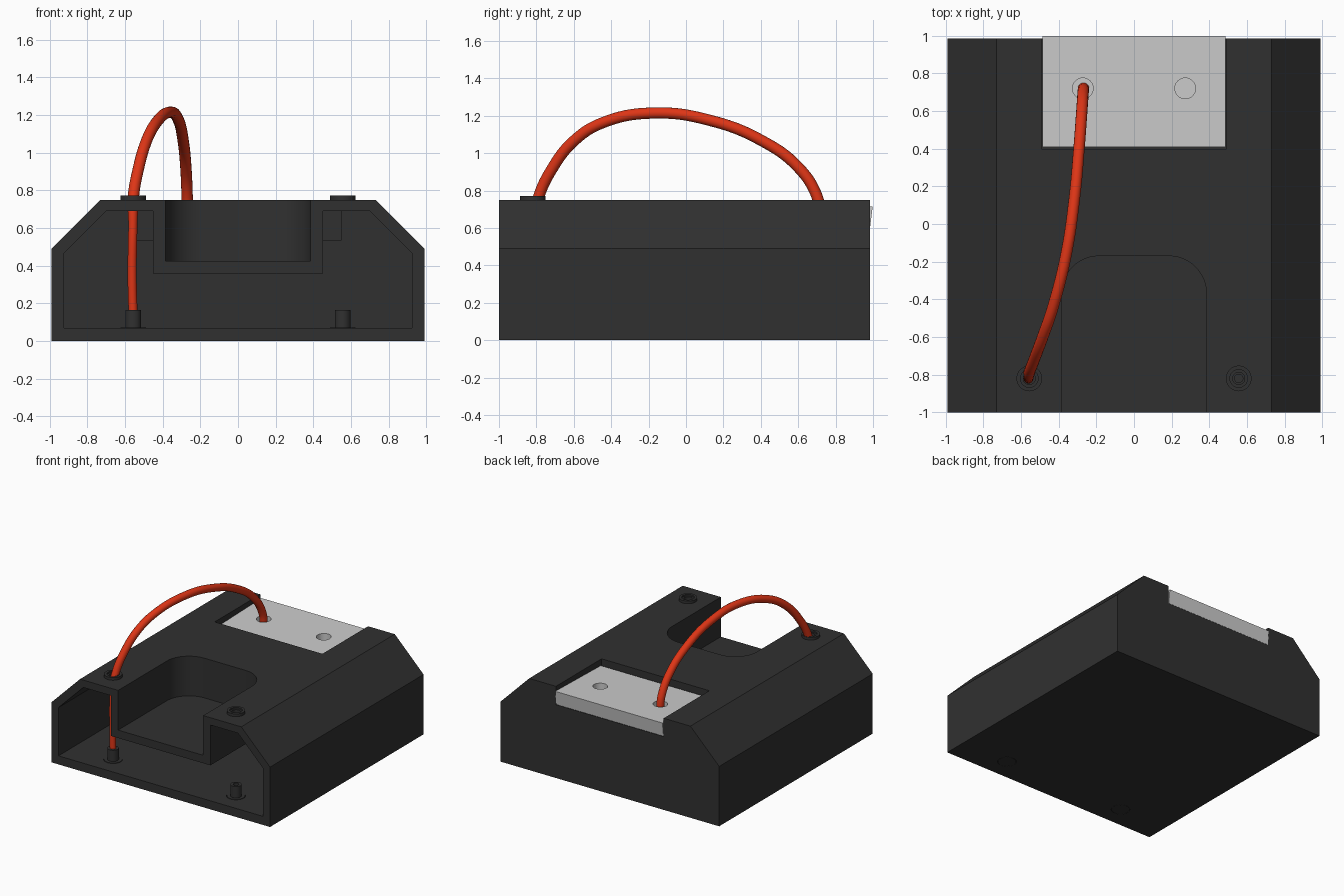
import bpy, bmesh, math
from mathutils import Vector

if "Cube" in bpy.data.objects:
    bpy.data.objects.remove(bpy.data.objects["Cube"])


def material(name, rgb):
    m = bpy.data.materials.new(name)
    m.diffuse_color = (*rgb, 1)
    m.use_nodes = True
    m.node_tree.nodes["Principled BSDF"].inputs["Base Color"].default_value = m.diffuse_color
    return m


BLACK = material("dark_plastic", (0.030, 0.030, 0.030))
GREY = material("light_metal", (0.60, 0.60, 0.60))
RED = material("red_cable", (0.73, 0.036, 0.008))


def finish(name, bm, mat):
    bmesh.ops.recalc_face_normals(bm, faces=bm.faces)
    me = bpy.data.meshes.new(name)
    bm.to_mesh(me)
    bm.free()
    me.materials.append(mat)
    ob = bpy.data.objects.new(name, me)
    bpy.context.collection.objects.link(ob)
    return ob


def prism(name, pts, axis, lo, hi, mat=BLACK):
    """Extrude a 2D outline along the given axis."""
    place = {"x": lambda a, b, t: (t, a, b),
             "y": lambda a, b, t: (a, t, b),
             "z": lambda a, b, t: (a, b, t)}[axis]
    bm = bmesh.new()
    base = bm.faces.new([bm.verts.new(place(a, b, lo)) for a, b in pts])
    new = bmesh.ops.extrude_face_region(bm, geom=[base])["geom"]
    verts = [v for v in new if isinstance(v, bmesh.types.BMVert)]
    bmesh.ops.translate(bm, verts=verts, vec=Vector(place(0, 0, hi - lo)))
    return finish(name, bm, mat)


def box(name, x0, x1, y0, y1, z0, z1):
    return prism(name, [(x0, y0), (x1, y0), (x1, y1), (x0, y1)], "z", z0, z1)


def disc(name, x, y, r, z0, z1, n=48):
    pts = [(x + r * math.cos(i * math.tau / n), y + r * math.sin(i * math.tau / n)) for i in range(n)]
    return prism(name, pts, "z", z0, z1)


def lathe(name, x, y, profile, n=48):
    """Spin a closed (radius, z) ring profile about a vertical axis."""
    bm = bmesh.new()
    rings = [[bm.verts.new((x + r * math.cos(i * math.tau / n), y + r * math.sin(i * math.tau / n), z))
              for r, z in profile] for i in range(n)]
    k = len(profile)
    for i in range(n):
        a, b = rings[i], rings[(i + 1) % n]
        for j in range(k):
            bm.faces.new((a[j], b[j], b[(j + 1) % k], a[(j + 1) % k]))
    return finish(name, bm, BLACK)


def cut(target, cutter):
    mod = target.modifiers.new("cut", "BOOLEAN")
    mod.operation, mod.solver, mod.object = "DIFFERENCE", "EXACT", cutter
    bpy.context.view_layer.objects.active = target
    bpy.ops.object.modifier_apply(modifier=mod.name)
    bpy.data.objects.remove(cutter, do_unlink=True)


def smooth(ob):
    bpy.ops.object.select_all(action="DESELECT")
    ob.select_set(True)
    bpy.context.view_layer.objects.active = ob
    bpy.ops.object.shade_smooth_by_angle(angle=math.radians(30))


def pocket(name, w, back, r, z0):
    """Front pocket outline with two rounded rear corners."""
    pts = [(-w, -1.2), (w, -1.2)]
    for cx, start in ((w - r, 0), (r - w, 90)):
        for i in range(13):
            a = math.radians(start + i * 7.5)
            pts.append((cx + r * math.cos(a), back - r + r * math.sin(a)))
    return prism(name, pts, "z", z0, 1.0)


def housing(w, z0, z1, zs, xs):
    return [(-w, z0), (w, z0), (w, zs), (xs, z1), (-xs, z1), (-w, zs)]


# Hollow interior: follows the outer shell, the pocket and the rear slot
cavity = prism("cavity", housing(0.925, 0.07, 0.69, 0.465, 0.70), "y", -1.1, 0.915)
cut(cavity, pocket("pocket_wall", 0.45, -0.105, 0.265, 0.36))
cut(cavity, box("slot_wall", -0.55, 0.55, 0.33, 1.2, 0.535, 1.0))

# Housing
body = prism("housing", housing(0.99, 0.0, 0.75, 0.49, 0.73), "y", -1.0, 0.985)
cut(body, cavity)
cut(body, pocket("pocket_cut", 0.385, -0.17, 0.20, 0.425))
cut(body, box("slot_cut", -0.488, 0.488, 0.395, 1.2, 0.60, 1.0))
for s in (-1, 1):
    cut(body, disc("bush_hole", s * 0.556, -0.82, 0.052, 0.6, 0.9))
    cut(body, disc("pin_hole", s * 0.556, -0.82, 0.07, -0.1, 0.2))
smooth(body)

# Bushings on the top and pins on the floor
for s, side in ((-1, "left"), (1, "right")):
    x = s * 0.556
    smooth(lathe(side + "_bushing", x, -0.82,
                 [(0.068, 0.749), (0.068, 0.772), (0.047, 0.772), (0.047, 0.76),
                  (0.032, 0.76), (0.032, 0.69), (0.052, 0.69), (0.052, 0.749)]))
    smooth(lathe(side + "_pin", x, -0.82,
                 [(0.001, 0.0), (0.068, 0.0), (0.068, 0.073), (0.042, 0.073),
                  (0.042, 0.165), (0.022, 0.165), (0.022, 0.08), (0.001, 0.08)]))

# Metal plate in the rear slot, with two blind holes
plate = prism("rear_plate", [(0.408, 0.602), (0.984, 0.602), (0.998, 0.715), (0.408, 0.70)],
              "x", -0.485, 0.485, GREY)
for s in (-1, 1):
    cut(plate, disc("plate_hole", s * 0.272, 0.72, 0.055, 0.65, 0.9))
plate.data.materials.clear()
plate.data.materials.append(GREY)
for f in plate.data.polygons:
    f.material_index = 0
smooth(plate)

# Cable from the left pin, through the bushing, over to the plate
path = [(-0.556, -0.82, 0.10), (-0.562, -0.82, 0.35), (-0.558, -0.818, 0.62),
        (-0.556, -0.79, 0.76), (-0.53, -0.72, 0.91), (-0.485, -0.60, 1.065),
        (-0.43, -0.44, 1.165), (-0.36, -0.16, 1.215), (-0.317, 0.13, 1.175),
        (-0.292, 0.40, 1.07), (-0.277, 0.60, 0.925), (-0.270, 0.70, 0.77), (-0.268, 0.72, 0.655)]
cu = bpy.data.curves.new("cable", "CURVE")
cu.dimensions = "3D"
cu.bevel_depth, cu.bevel_resolution, cu.resolution_u = 0.03, 6, 10
cu.use_fill_caps = True
sp = cu.splines.new("BEZIER")
sp.bezier_points.add(len(path) - 1)
for i, (p, co) in enumerate(zip(sp.bezier_points, path)):
    p.co = co
    p.handle_left_type = p.handle_right_type = "AUTO"
    p.radius = 0.8 if i < 3 else 1.0
cu.materials.append(RED)
cable = bpy.data.objects.new("cable", cu)
bpy.context.collection.objects.link(cable)
bpy.ops.object.select_all(action="DESELECT")
cable.select_set(True)
bpy.context.view_layer.objects.active = cable
bpy.ops.object.convert(target="MESH")
smooth(bpy.context.view_layer.objects.active)
